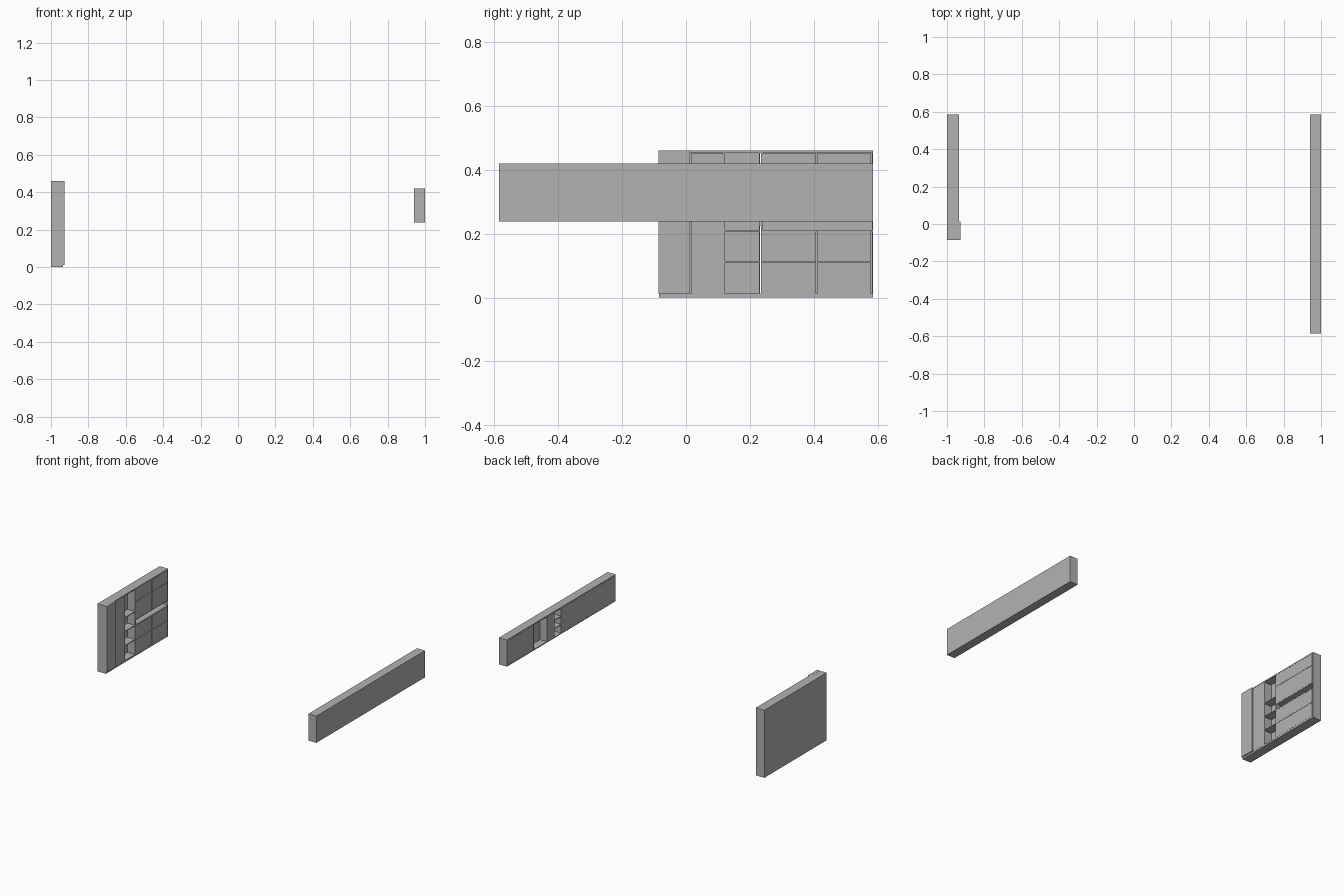
import bpy, bmesh
from mathutils import Vector

if "Cube" in bpy.data.objects:
    bpy.data.objects.remove(bpy.data.objects["Cube"])

T = 0.008    # board thickness
GY = 0.002   # half gap beside doors
GZ = 0.0008  # half gap above and below doors

grey = bpy.data.materials.new("dark_grey")
grey.diffuse_color = (0.446, 0.446, 0.446, 1)
grey.use_nodes = True
grey.node_tree.nodes["Principled BSDF"].inputs["Base Color"].default_value = grey.diffuse_color


def box(name, x, y, z):
    lo = Vector((min(x), min(y), min(z)))
    hi = Vector((max(x), max(y), max(z)))
    bm = bmesh.new()
    bmesh.ops.create_cube(bm, size=1)
    for v in bm.verts:
        v.co = (lo + hi) / 2 + v.co * (hi - lo)
    me = bpy.data.meshes.new(name)
    bm.to_mesh(me)
    bm.free()
    me.materials.append(grey)
    ob = bpy.data.objects.new(name, me)
    bpy.context.collection.objects.link(ob)
    return ob


def carcass(name, back, front, y, z, side=T, base=0.012):
    """Open-fronted cabinet box: back, two sides, top and bottom boards."""
    s = 1 if front > back else -1
    x = (back, front)
    inner = (y[0] + side, y[1] - side)
    box(name + "_back", (back, back + s * T), inner, z)
    box(name + "_side_a", x, (y[0], inner[0]), z)
    box(name + "_side_b", x, (inner[1], y[1]), z)
    box(name + "_bottom", x, inner, (z[0], z[0] + base))
    box(name + "_top", x, inner, (z[1] - T, z[1]))


def door(name, front, thick, y, z):
    box(name, (front - thick, front), (y[0] + GY, y[1] - GY), (z[0] + GZ, z[1] - GZ))


# Tall cabinet on the left wall, opening towards +x
B, F = -1.0, -0.936
carcass("wardrobe", B, F - 0.012, (-0.085, 0.232), (0, 0.46), 0.004)
box("wardrobe_plinth", (F - 0.012, F), (-0.085, 0.232), (0, 0.012))
box("wardrobe_top_edge", (F - 0.012, F), (-0.085, 0.232), (0.452, 0.46))
door("outer_wardrobe_door", -0.928, 0.02, (-0.088, 0.015), (0.0112, 0.461))
door("inner_wardrobe_door", F, 0.012, (0.015, 0.119), (0.012, 0.452))

# Open shelf column
box("shelf_column_left", (B + T, F), (0.117, 0.122), (0.012, 0.452))
box("shelf_column_right", (B + T, F), (0.228, 0.232), (0.012, 0.452))
for z in (0.11, 0.206, 0.30):
    box("column_shelf", (B + T, F), (0.122, 0.228), (z, z + 0.005))

# Cupboard with an open ledge between upper and lower doors
carcass("cupboard", B, F, (0.235, 0.585), (0, 0.46), 0.004)
box("ledge", (B + T, F), (0.239, 0.581), (0.205, 0.212))
box("upper_floor", (B + T, F), (0.239, 0.581), (0.243, 0.248))
for y in ((0.237, 0.409), (0.409, 0.579)):
    for z in ((0.012, 0.110), (0.110, 0.205), (0.248, 0.37), (0.37, 0.452)):
        door("cupboard_door", F, 0.012, y, z)

# Strips bridging the joint between the two cabinets
for z in ((0, 0.012), (0.225, 0.255), (0.452, 0.46)):
    box("joint_strip", (B, F), (0.232, 0.235), z)

# Long wall cabinet on the right, opening towards -x
B, F = 1.0, 0.94
carcass("wall_cabinet", B, F, (-0.585, 0.585), (0.238, 0.42), 0.005, 0.006)
Z = (0.244, 0.412)
for y in (-0.444, 0.0, 0.076, 0.152, 0.293):
    x0 = F + 0.012 if y == -0.444 else F
    box("wall_cabinet_divider", (x0, B - T), (y - 0.002, y + 0.002), Z)
for y in ((-0.58, -0.442), (-0.446, -0.002), (0.078, 0.150), (0.295, 0.58)):
    lo, hi = y[0] + (0.001 if y[0] == -0.442 else 0), y[1]
    door("wall_cabinet_door", F + 0.012, 0.012, (lo, hi), Z)
for z in (0.299, 0.355):
    box("wall_cabinet_shelf", (F, B - T), (0.002, 0.074), (z, z + 0.005))
